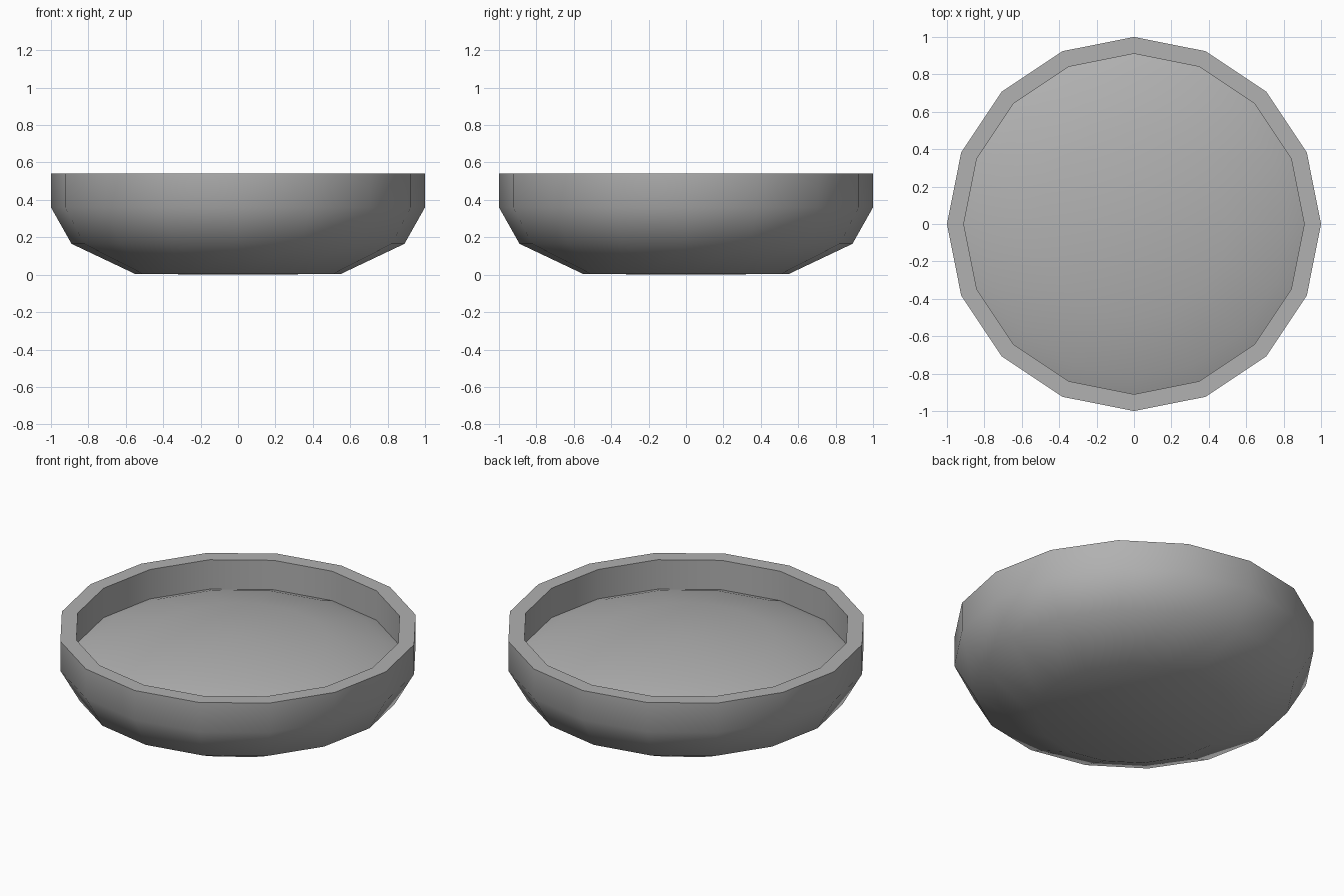
import bpy, bmesh, math

if "Cube" in bpy.data.objects:
    bpy.data.objects.remove(bpy.data.objects["Cube"])

SIDES = 16

# Mid-dark grey
grey = bpy.data.materials.new("grey")
grey.diffuse_color = (0.44, 0.44, 0.44, 1)
grey.use_nodes = True
grey.node_tree.nodes["Principled BSDF"].inputs["Base Color"].default_value = grey.diffuse_color


def lathe(name, profile):
    """Spin an (r, z) profile round z; points with r = 0 become poles."""
    bm = bmesh.new()
    rings = []
    for r, z in profile:
        if r == 0:
            rings.append([bm.verts.new((0, 0, z))] * SIDES)
        else:
            rings.append([bm.verts.new((r * math.cos(math.tau * i / SIDES),
                                        r * math.sin(math.tau * i / SIDES), z))
                          for i in range(SIDES)])
    for a, b in zip(rings, rings[1:]):
        for i in range(SIDES):
            j = (i + 1) % SIDES
            corners = dict.fromkeys((a[i], a[j], b[j], b[i]))
            bm.faces.new(list(corners))
    bmesh.ops.recalc_face_normals(bm, faces=bm.faces)
    mesh = bpy.data.meshes.new(name)
    bm.to_mesh(mesh)
    bm.free()
    mesh.materials.append(grey)
    obj = bpy.data.objects.new(name, mesh)
    bpy.context.collection.objects.link(obj)
    bpy.ops.object.select_all(action='DESELECT')
    obj.select_set(True)
    bpy.context.view_layer.objects.active = obj
    bpy.ops.object.shade_smooth_by_angle(angle=math.radians(50))
    return obj


# Bowl: base, flared side, flat rim, inner wall and domed filling
lathe("bowl", [(0, 0), (0.55, 0.004), (0.89, 0.165), (1.0, 0.36), (1.0, 0.54),
               (0.91, 0.54), (0.91, 0.36), (0.82, 0.395), (0.5, 0.465), (0, 0.5)])
